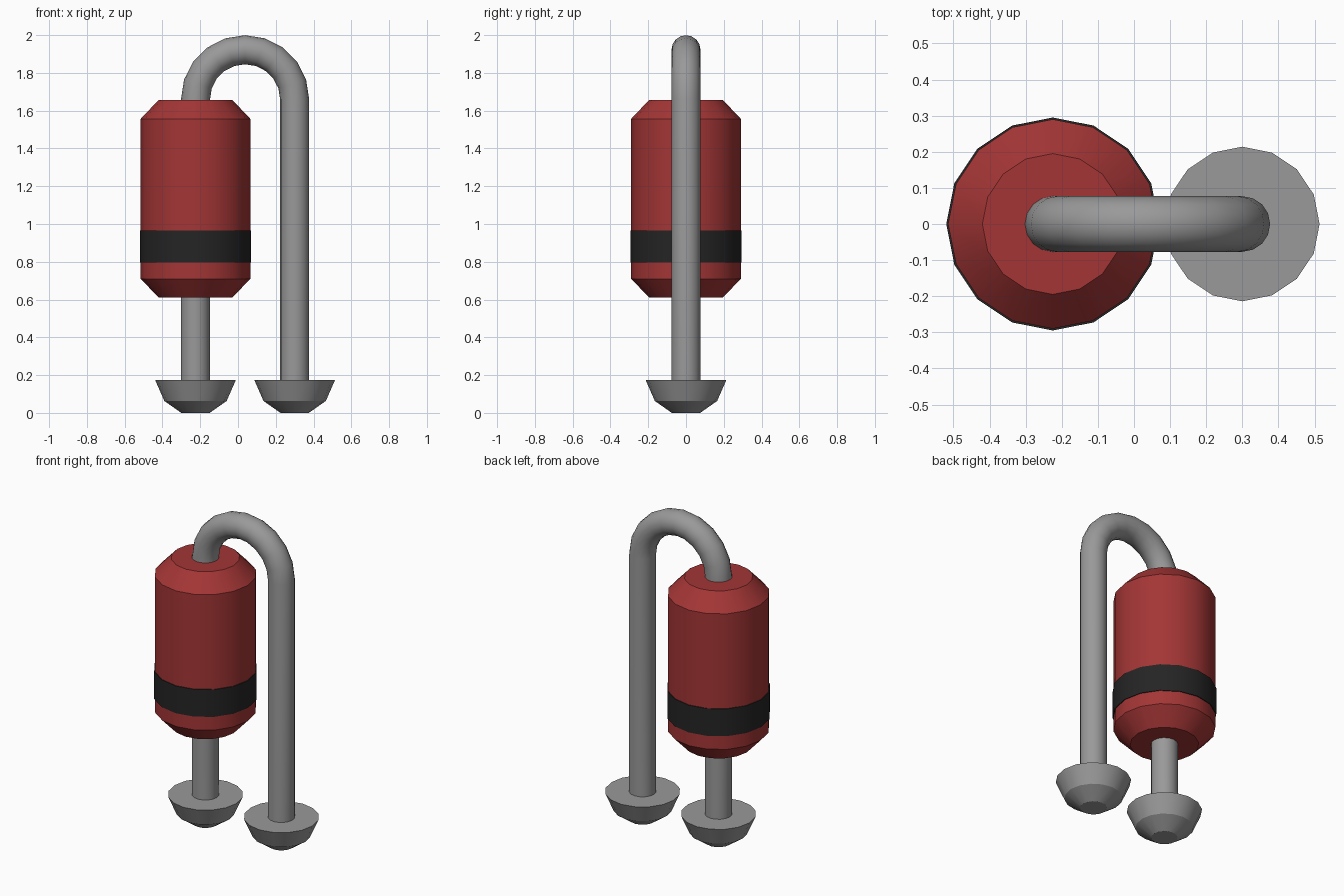
import bpy, bmesh, math
from mathutils import Vector

cube = bpy.data.objects.get("Cube")
if cube:
    bpy.data.objects.remove(cube, do_unlink=True)

SIDES = 16
LEFT_X, RIGHT_X = 0.30, -0.225


def material(name, rgb):
    m = bpy.data.materials.new(name)
    m.use_nodes = True
    m.diffuse_color = (*rgb, 1)
    m.node_tree.nodes["Principled BSDF"].inputs["Base Color"].default_value = (*rgb, 1)
    return m


red = material("red paint", (0.37, 0.036, 0.036))
black = material("black band", (0.018, 0.018, 0.018))
grey = material("grey metal", (0.32, 0.32, 0.32))


def loft(name, rings, mat):
    """Skin a list of vertex-position rings and cap both ends."""
    bm = bmesh.new()
    loops = [[bm.verts.new(p) for p in ring] for ring in rings]
    for a, b in zip(loops, loops[1:]):
        for i in range(SIDES):
            j = (i + 1) % SIDES
            bm.faces.new((a[i], a[j], b[j], b[i]))
    bm.faces.new(loops[0][::-1])
    bm.faces.new(loops[-1])
    bmesh.ops.recalc_face_normals(bm, faces=bm.faces)
    mesh = bpy.data.meshes.new(name)
    bm.to_mesh(mesh)
    bm.free()
    mesh.materials.append(mat)
    ob = bpy.data.objects.new(name, mesh)
    bpy.context.collection.objects.link(ob)
    bpy.ops.object.select_all(action='DESELECT')
    ob.select_set(True)
    bpy.context.view_layer.objects.active = ob
    bpy.ops.object.shade_smooth_by_angle(angle=math.radians(28))
    return ob


def ring(center, u, v, r):
    steps = [2 * math.pi * i / SIDES for i in range(SIDES)]
    return [center + r * (math.cos(a) * u + math.sin(a) * v) for a in steps]


def lathe(name, x, profile, mat):
    """Turn (radius, height) points about a vertical axis at x."""
    u, v = Vector((1, 0, 0)), Vector((0, 1, 0))
    return loft(name, [ring(Vector((x, 0, z)), u, v, r) for r, z in profile], mat)


# Canister with chamfered shoulders, and its band
lathe("canister", RIGHT_X, [(0.195, 0.61), (0.29, 0.71), (0.29, 1.557), (0.195, 1.657)], red)
lathe("canister_band", RIGHT_X, [(0.295, 0.795), (0.295, 0.965)], black)

# Cup-shaped feet
for side, x in (("left", LEFT_X), ("right", RIGHT_X)):
    lathe(side + "_foot", x, [(0.075, 0), (0.165, 0.063), (0.214, 0.175)], grey)

# Bent pipe: up from the right foot, over the arch, down to the left foot
mid, bend, spring = (LEFT_X + RIGHT_X) / 2, (LEFT_X - RIGHT_X) / 2, 1.66
stations = [(Vector((RIGHT_X, 0, 0.1)), 0)]
for i in range(11):
    a = math.pi * i / 10
    stations.append((Vector((mid - bend * math.cos(a), 0, spring + bend * math.sin(a))), a))
stations.append((Vector((LEFT_X, 0, 0.1)), math.pi))
loft("bent_pipe", [ring(c, Vector((math.cos(a), 0, -math.sin(a))), Vector((0, 1, 0)), 0.077)
                   for c, a in stations], grey)
